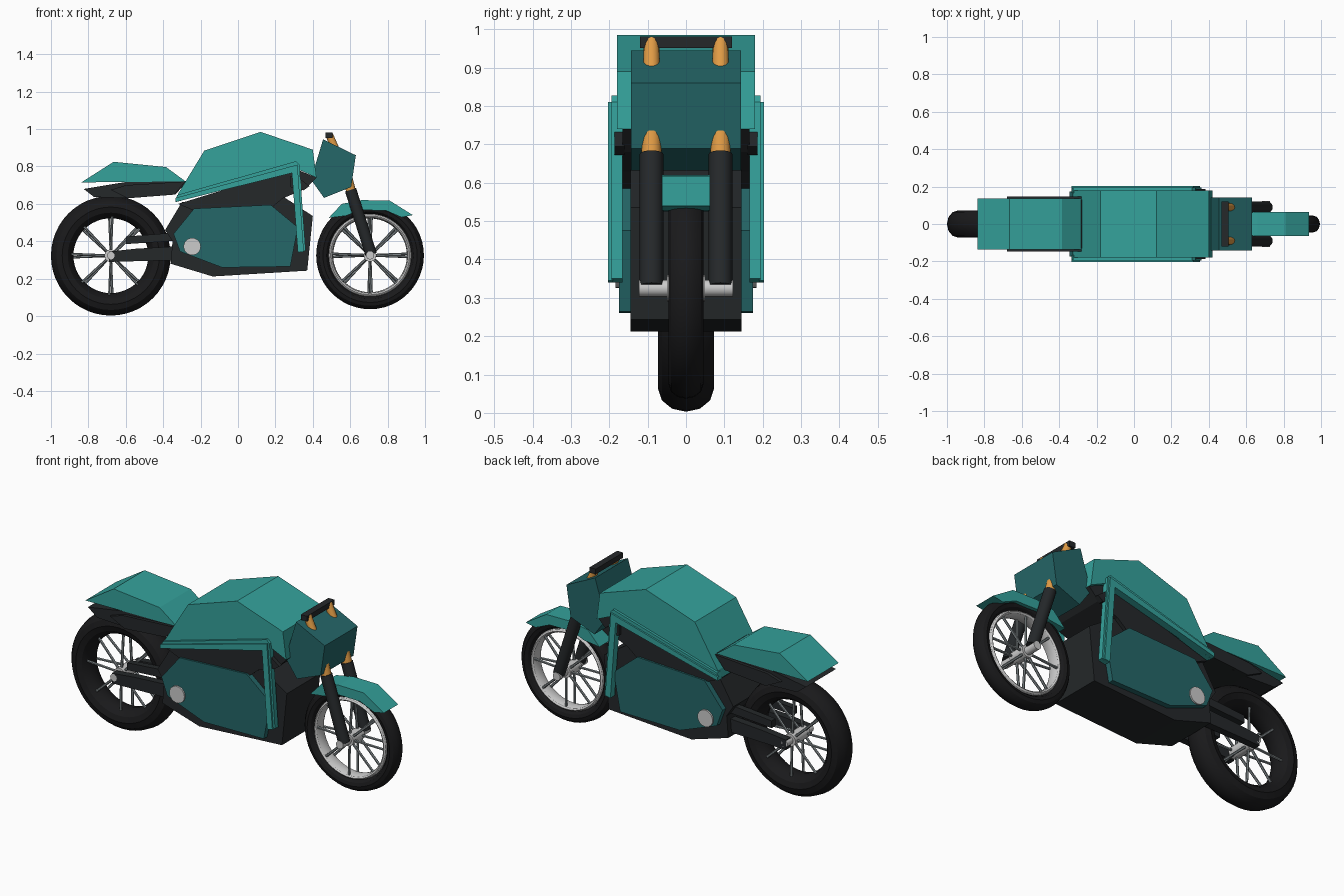
import bpy, bmesh
from math import pi, cos, sin
from mathutils import Vector


def material(name, rgb):
    m = bpy.data.materials.new(name)
    m.diffuse_color = (*rgb, 1)
    return m


TEAL = material("teal", (0.035, 0.36, 0.33))
DEEP = material("deep_teal", (0.018, 0.135, 0.14))
BLACK = material("black", (0.018, 0.021, 0.023))
RUBBER = material("rubber", (0.01, 0.01, 0.011))
AMBER = material("amber", (0.75, 0.33, 0.06))
STEEL = material("steel", (0.22, 0.25, 0.26))


def finish(ob, name, mat, smooth=False):
    ob.name = name
    if mat:
        ob.data.materials.append(mat)
    if smooth:
        bpy.ops.object.shade_smooth_by_angle()
    return ob


def prism(name, pts, y0, y1, mat):
    """Side profile (x, z) extruded from y0 to y1."""
    bm = bmesh.new()
    face = bm.faces.new([bm.verts.new((x, y0, z)) for x, z in pts])
    ext = bmesh.ops.extrude_face_region(bm, geom=[face])
    vs = [g for g in ext["geom"] if isinstance(g, bmesh.types.BMVert)]
    bmesh.ops.translate(bm, verts=vs, vec=(0, y1 - y0, 0))
    bmesh.ops.recalc_face_normals(bm, faces=bm.faces)
    me = bpy.data.meshes.new(name)
    bm.to_mesh(me)
    bm.free()
    ob = bpy.data.objects.new(name, me)
    bpy.context.collection.objects.link(ob)
    return finish(ob, name, mat)


def pair(name, pts, y0, y1, mat):
    prism(name + "_right", pts, -y1, -y0, mat)
    prism(name + "_left", pts, y0, y1, mat)


def rod(name, a, b, r, mat, sides=16, r2=None):
    a, b = Vector(a), Vector(b)
    d = b - a
    bpy.ops.mesh.primitive_cone_add(
        vertices=sides, radius1=r, radius2=r if r2 is None else r2, depth=d.length,
        location=(a + b) / 2, rotation=d.to_track_quat('Z', 'Y').to_euler())
    return finish(bpy.context.object, name, mat, True)


def ring(name, x, z, major, minor, half_width, mat):
    bpy.ops.mesh.primitive_torus_add(
        major_segments=48, minor_segments=12, major_radius=major, minor_radius=minor,
        location=(x, 0, z), rotation=(pi / 2, 0, 0))
    ob = bpy.context.object
    ob.scale.z = half_width / minor
    return finish(ob, name, mat, True)


def wheel(name, x, z, outer, inner, width, spoke_r, hub_w):
    ring(name + "_tyre", x, z, (outer + inner) / 2, (outer - inner) / 2, width, RUBBER)
    rod(name + "_hub", (x, -hub_w, z), (x, hub_w, z), 0.034, None)
    for s in (-1, 1):
        for i in range(8):
            a = pi / 2 + i * pi / 4 + s * 0.04
            rod(f"{name}_spoke", (x, s * hub_w * 0.7, z),
                (x + spoke_r * cos(a), s * width * 0.55, z + spoke_r * sin(a)),
                0.007, STEEL, 6)


# wheels
wheel("rear_wheel", -0.68, 0.323, 0.32, 0.2, 0.073, 0.21, 0.065)
wheel("front_wheel", 0.706, 0.325, 0.288, 0.216, 0.045, 0.21, 0.05)
ring("front_rim", 0.706, 0.325, 0.211, 0.014, 0.038, None)
rod("front_axle", (0.706, -0.122, 0.325), (0.706, 0.122, 0.325), 0.022, None)
rod("rear_axle", (-0.68, -0.115, 0.323), (-0.68, 0.115, 0.323), 0.02, None)

# front fender
prism("front_fender", [(0.485, 0.525), (0.555, 0.6), (0.66, 0.62), (0.81, 0.618),
                       (0.935, 0.54), (0.875, 0.528), (0.79, 0.565), (0.65, 0.567),
                       (0.58, 0.537)], -0.063, 0.063, TEAL)

# forks, tube ends and handlebar
for s in (-1, 1):
    y = s * 0.09
    rod("fork_leg", (0.712, y, 0.33), (0.602, y, 0.675), 0.031, BLACK)
    rod("fork_tube", (0.608, y, 0.655), (0.588, y, 0.73), 0.026, AMBER)
    rod("fork_top", (0.588, y, 0.73), (0.487, y, 0.972), 0.026, AMBER, r2=0.02)
prism("handlebar", [(0.468, 0.952), (0.505, 0.952), (0.505, 0.981), (0.468, 0.981)],
      -0.12, 0.12, BLACK)

# headlight fairing
prism("head_fairing", [(0.455, 0.945), (0.63, 0.86), (0.605, 0.69), (0.46, 0.632),
                       (0.39, 0.73)], -0.143, 0.143, DEEP)

# tank and dark base under it
prism("tank", [(-0.32, 0.655), (-0.18, 0.885), (0.12, 0.985), (0.4, 0.89), (0.42, 0.74),
               (0.31, 0.79), (-0.33, 0.61)], -0.18, 0.18, TEAL)
prism("tank_base", [(-0.32, 0.6), (0.3, 0.79), (0.42, 0.74), (0.36, 0.68), (0.24, 0.63),
                    (0.18, 0.58), (-0.25, 0.57)], -0.165, 0.165, BLACK)
pair("tank_trim", [(0.28, 0.75), (0.33, 0.735), (0.382, 0.695), (0.35, 0.672),
                   (0.28, 0.69)], 0.16, 0.186, BLACK)

# bent side rails in two layers
pair("side_rail", [(-0.325, 0.648), (0.31, 0.828), (0.328, 0.81), (0.362, 0.35),
                   (0.32, 0.34), (0.288, 0.765), (-0.335, 0.61)], 0.165, 0.194, TEAL)
pair("rail_cover", [(-0.335, 0.632), (0.318, 0.81), (0.352, 0.345),
                    (0.32, 0.34), (0.288, 0.765), (-0.335, 0.61)], 0.19, 0.203, TEAL)

# engine block with side panels and round caps
prism("engine_block", [(-0.3, 0.61), (0.24, 0.64), (0.4, 0.535), (0.37, 0.243),
                       (-0.135, 0.212), (-0.36, 0.28), (-0.35, 0.4), (-0.39, 0.46)],
      -0.145, 0.145, BLACK)
prism("side_panel", [(-0.235, 0.575), (0.175, 0.595), (0.32, 0.475), (0.28, 0.265),
                     (-0.085, 0.26), (-0.31, 0.345), (-0.345, 0.44)], -0.175, 0.175, DEEP)
rod("round_cap", (-0.245, -0.184, 0.372), (-0.245, 0.184, 0.372), 0.046, None, 24)

# swing arm bars
pair("swing_arm_lower", [(-0.69, 0.29), (-0.3, 0.3), (-0.3, 0.375), (-0.55, 0.36),
                         (-0.69, 0.345)], 0.075, 0.115, BLACK)
pair("swing_arm_upper", [(-0.6, 0.385), (-0.3, 0.405), (-0.3, 0.45), (-0.6, 0.425)],
     0.075, 0.11, BLACK)

# seat and tail
prism("seat", [(-0.838, 0.715), (-0.665, 0.825), (-0.385, 0.797), (-0.28, 0.72)],
      -0.135, 0.135, TEAL)
prism("seat_base", [(-0.825, 0.68), (-0.6, 0.717), (-0.27, 0.722), (-0.335, 0.65),
                    (-0.59, 0.63), (-0.77, 0.637)], -0.13, 0.13, BLACK)
pair("seat_rail", [(-0.68, 0.675), (-0.6, 0.7), (-0.28, 0.72), (-0.34, 0.65),
                   (-0.59, 0.63)], 0.12, 0.147, BLACK)
